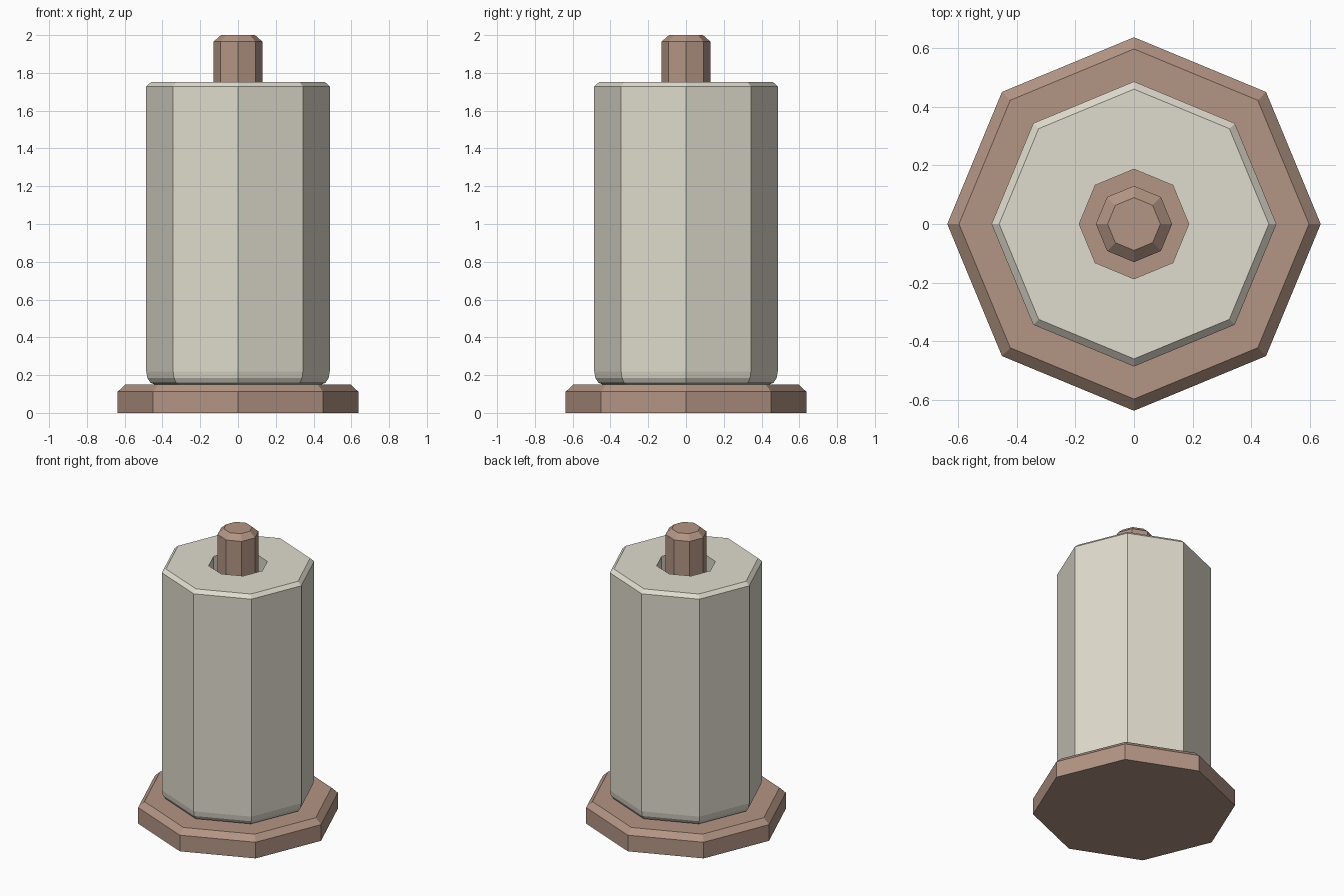
import bpy, math

if "Cube" in bpy.data.objects:
    bpy.data.objects.remove(bpy.data.objects["Cube"])


def material(name, rgb):
    m = bpy.data.materials.new(name)
    m.diffuse_color = (*rgb, 1)
    m.use_nodes = True
    m.node_tree.nodes["Principled BSDF"].inputs["Base Color"].default_value = m.diffuse_color
    return m


def lathe(name, profile, mat, sides=8, closed=False):
    """Spin (radius, z) points into a faceted solid; closed profiles make a tube."""
    verts, faces = [], []
    for r, z in profile:
        for i in range(sides):
            a = 2 * math.pi * i / sides
            verts.append((r * math.cos(a), r * math.sin(a), z))
    n = len(profile)
    for k in range(n if closed else n - 1):
        b, t = k * sides, ((k + 1) % n) * sides
        for i in range(sides):
            j = (i + 1) % sides
            faces.append((b + i, b + j, t + j, t + i))
    if not closed:
        faces.append(tuple(reversed(range(sides))))
        faces.append(tuple(range((n - 1) * sides, n * sides)))
    me = bpy.data.meshes.new(name)
    me.from_pydata(verts, [], faces)
    me.materials.append(mat)
    ob = bpy.data.objects.new(name, me)
    bpy.context.collection.objects.link(ob)
    return ob


wood = material("brown wood", (0.45, 0.30, 0.23))
paper = material("cream paper", (0.74, 0.71, 0.61))

# Base plate with chamfered top edge
lathe("base", [(0.637, 0), (0.637, 0.112), (0.597, 0.15)], wood)

# Upright rod through the roll
lathe("rod", [(0.13, 0.14), (0.13, 1.965), (0.09, 2.0)], wood)

# Paper roll: rounded bottom edge, chamfered top edge, open core
rounded = [(0.44 + 0.046 * math.sin(a), 0.22 - 0.07 * math.cos(a))
           for a in (math.radians(d) for d in (0, 30, 60, 90))]
lathe("paper_roll",
      rounded + [(0.486, 1.728), (0.46, 1.752), (0.187, 1.752), (0.187, 0.15)],
      paper, closed=True)
